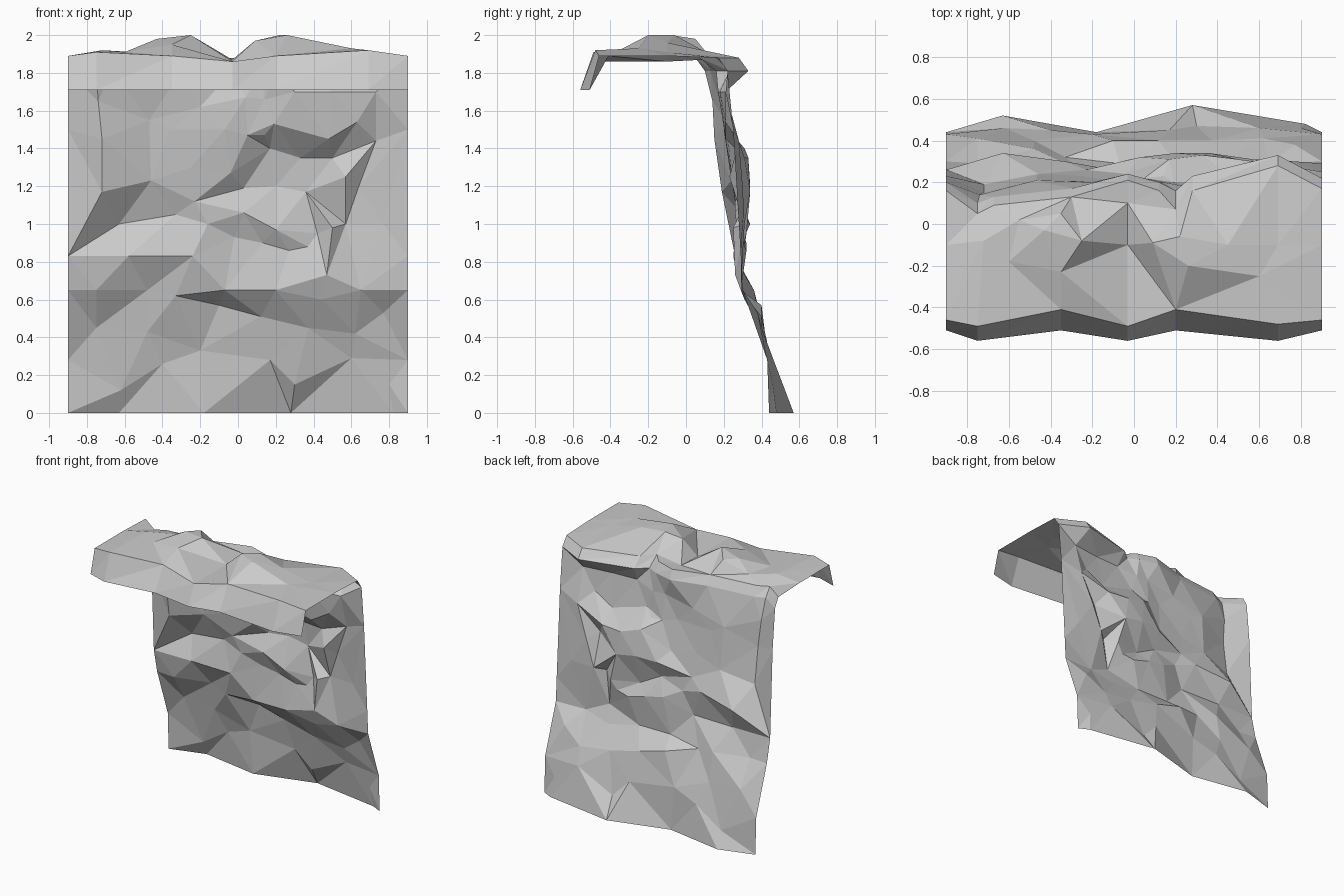
import bpy
import bmesh
from mathutils import Vector
from mathutils.geometry import delaunay_2d_cdt

default_cube = bpy.data.objects.get("Cube")
if default_cube:
    bpy.data.objects.remove(default_cube, do_unlink=True)

bm = bmesh.new()


def add_triangle(corners, facing):
    """Add one facet and turn it towards the open side of the rock."""
    face = bm.faces.new([bm.verts.new(corner) for corner in corners])
    face.normal_update()
    if face.normal.dot(facing) < 0:
        face.normal_flip()


def add_facets(border, landmarks, across, up, facing):
    """Triangulate a closed border and the landmarks within it."""
    points = [Vector(point) for point in border + landmarks]
    flat = [Vector((point[across], point[up])) for point in points]
    outline = [list(range(len(border)))]
    result = delaunay_2d_cdt(flat, [], outline, 1, 1e-5)
    triangles, sources = result[2], result[3]
    for triangle in triangles:
        add_triangle([points[sources[i][0]] for i in triangle], facing)


def add_strip(first, second, facing):
    """Join two rows of matching points."""
    for i in range(len(first) - 1):
        a, b, c, d = first[i], first[i + 1], second[i + 1], second[i]
        add_triangle((a, b, c), facing)
        add_triangle((a, c, d), facing)


# Overhanging lip, from its lower rim to its brow
lip_x = (-.9, -.75, -.35, -.03, .2, .69, .9)
rim_y = (-.51, -.56, -.51, -.56, -.51, -.56, -.51)
brow_y = (-.46, -.49, -.41, -.49, -.41, -.48, -.46)
brow_z = (1.89, 1.91, 1.89, 1.86, 1.89, 1.92, 1.89)
rim = [(x, y, 1.71) for x, y in zip(lip_x, rim_y)]
brow = list(zip(lip_x, brow_y, brow_z))

# Rear crease of the top and the rounded shoulder below it
crest_x = (-.9, -.75, -.67, -.3, -.03, .12, .2, .28, .69, .9)
crease_y = (.16, .05, .09, .13, .21, .16, .07, .16, .28, .17)
shoulder_y = (.2, .1, .13, .17, .24, .2, .16, .23, .33, .22)
crease = [(x, y, 1.88) for x, y in zip(crest_x, crease_y)]
shoulder = [(x, y, 1.81) for x, y in zip(crest_x, shoulder_y)]

# Side edges and foot of the wall
right_side = [(.9, .25, 1.5), (.9, .29, .83), (.9, .3, .65), (.9, .43, .28)]
left_side = [(-.9, .43, .28), (-.9, .3, .65), (-.9, .26, .83), (-.9, .23, 1.5)]
foot = [(.9, .44, 0), (.82, .48, 0), (.28, .57, 0),
        (-.18, .44, 0), (-.63, .52, 0), (-.9, .44, 0)]

# Mounds and valley on the top
left_mound = [(-.43, -.03, 1.98), (-.35, .05, 1.98), (-.25, -.08, 2),
              (-.6, -.18, 1.91), (-.72, -.08, 1.92), (-.35, -.23, 1.95),
              (-.55, .02, 1.91)]
valley = [(-.03, -.1, 1.86), (-.03, .1, 1.87)]
right_mound = [(.09, -.09, 1.97), (.26, -.2, 2), (.22, -.06, 2),
               (.45, -.1, 1.96), (.6, -.25, 1.93), (.69, -.1, 1.91)]

# Upper wall: left rib, shallow panels and the undercut below the shoulder
left_rib = [(-.74, .14, 1.65), (-.72, .15, 1.45), (-.72, .19, 1.17)]
left_panels = [(-.47, .21, 1.55), (-.46, .24, 1.23), (-.36, .21, 1.5),
               (-.25, .23, 1.3), (-.2, .2, 1.62), (-.07, .2, 1.5)]
undercut = [(.04, .2, 1.67), (.14, .2, 1.66), (.3, .17, 1.7),
            (.5, .18, 1.7), (.73, .21, 1.7)]

# Hollow pocket: overhanging rim and recessed floor
pocket_rim = [(-.04, .24, 1.27), (-.23, .26, 1.12), (.05, .22, 1.47),
              (.14, .23, 1.47), (.19, .2, 1.53), (.48, .21, 1.45), (.63, .21, 1.54)]
pocket_floor = [(.17, .31, 1.4), (.33, .33, 1.35), (.5, .31, 1.35),
                (.03, .32, 1.19), (.2, .34, 1.2), (.36, .34, 1.17), (.42, .32, .95)]

# Forward fold on the right with a groove beside it
right_fold = [(.57, .23, 1.25), (.5, .25, .98), (.47, .26, .73)]
right_groove = [(.73, .28, 1.44), (.64, .3, 1.2), (.57, .31, 1), (.77, .3, 1)]

# Arched brow with the hollow under it
arch = [(-.16, .27, 1), (.03, .26, 1.06), (.2, .27, .97)]
arch_hollow = [(-.02, .31, .93), (.13, .32, .9), (.27, .32, .86), (.37, .31, .88)]

# Ledge on the left
left_ledge = [(-.24, .25, .83), (-.58, .26, .83), (-.63, .34, 1), (-.33, .3, 1.05)]
ledge_base = [(-.75, .29, .65), (-.48, .36, .65), (-.33, .32, .62),
              (-.07, .29, .65), (.2, .29, .65), (.44, .31, .6), (.65, .29, .65)]

# Flared slope at the bottom
slope = [(-.75, .41, .45), (-.48, .4, .43), (-.1, .4, .57), (.12, .4, .51),
         (.37, .4, .45), (.62, .41, .42), (.77, .38, .53), (-.2, .43, .33),
         (.17, .45, .28), (.6, .46, .29), (-.62, .46, .12), (-.4, .45, .26),
         (.3, .47, .15), (.8, .46, .15)]

up, back, front = Vector((0, 0, 1)), Vector((0, 1, 0)), Vector((0, -1, 0))
add_strip(rim, brow, front)
top_border = brow + [(.9, -.1, 1.89)] + crease[::-1] + [(-.9, -.1, 1.89)]
add_facets(top_border, left_mound + valley + right_mound, 0, 1, up)
add_strip(crease, shoulder, back + up)

wall_border = shoulder + right_side + foot + left_side
upper_wall = left_rib + left_panels + undercut + pocket_rim + pocket_floor
lower_wall = (right_fold + right_groove + arch + arch_hollow
              + left_ledge + ledge_base + slope)
add_facets(wall_border, upper_wall + lower_wall, 0, 2, back)

# Weld the pieces into one faceted sheet
bmesh.ops.remove_doubles(bm, verts=bm.verts[:], dist=1e-4)
mesh = bpy.data.meshes.new("rock_cliff")
bm.to_mesh(mesh)
bm.free()

# Plain grey stone
stone = bpy.data.materials.new("grey_stone")
stone.use_nodes = True
grey = (.6, .6, .6, 1)
stone.diffuse_color = grey
stone.node_tree.nodes["Principled BSDF"].inputs["Base Color"].default_value = grey
mesh.materials.append(stone)

cliff = bpy.data.objects.new("rock_cliff", mesh)
bpy.context.collection.objects.link(cliff)
